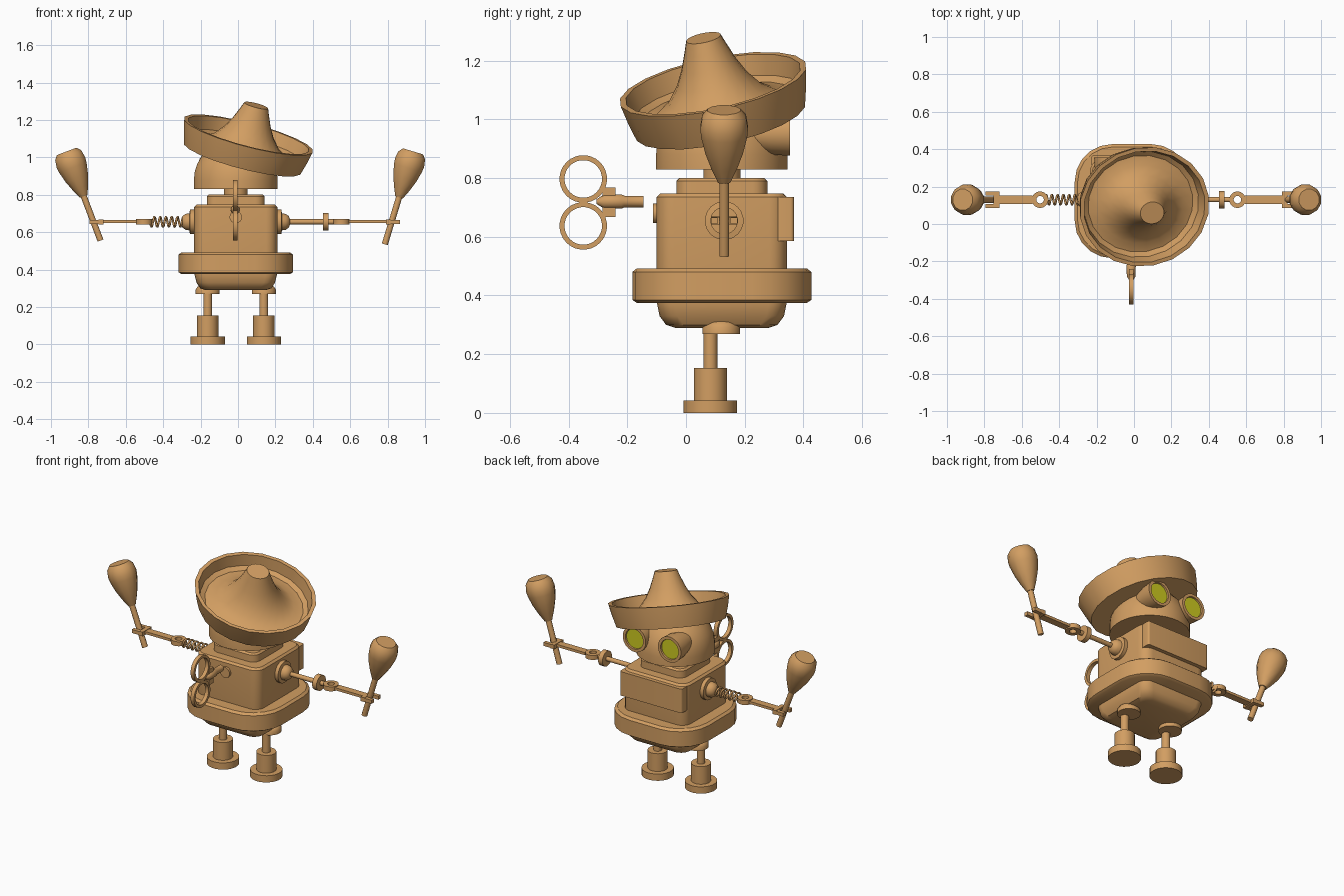
import bpy, bmesh, math
from mathutils import Vector, Matrix

if "Cube" in bpy.data.objects:
    bpy.data.objects.remove(bpy.data.objects["Cube"])


def material(name, rgb):
    m = bpy.data.materials.new(name)
    m.diffuse_color = (*rgb, 1)
    m.use_nodes = True
    m.node_tree.nodes["Principled BSDF"].inputs["Base Color"].default_value = m.diffuse_color
    return m


TAN = material("tan", (0.645, 0.342, 0.122))
YELLOW = material("olive_yellow", (0.62, 0.60, 0.015))
CX, CY, ARM_Z = -0.012, 0.122, 0.655     # body axis and arm height


def finish(name, bm, mat=TAN, angle=35):
    bmesh.ops.recalc_face_normals(bm, faces=bm.faces)
    me = bpy.data.meshes.new(name)
    bm.to_mesh(me)
    bm.free()
    ob = bpy.data.objects.new(name, me)
    bpy.context.collection.objects.link(ob)
    me.materials.append(mat)
    bpy.ops.object.select_all(action='DESELECT')
    ob.select_set(True)
    bpy.context.view_layer.objects.active = ob
    bpy.ops.object.shade_smooth_by_angle(angle=math.radians(angle))
    return ob


def bridge(bm, rings, closed=False):
    """Skin a list of vertex rings; cap the ends unless closed."""
    n = len(rings[0])
    pairs = list(zip(rings, rings[1:])) + ([(rings[-1], rings[0])] if closed else [])
    for a, b in pairs:
        for i in range(n):
            j = (i + 1) % n
            bm.faces.new((a[i], a[j], b[j], b[i]))
    if not closed:
        bm.faces.new(rings[0])
        bm.faces.new(rings[-1])


def lathe(name, profile, origin, axis=(0, 0, 1), segs=20, mat=TAN, closed=False, sy=1, angle=35):
    """Turn (radius, height) points round an axis through origin."""
    rot = Vector(axis).to_track_quat('Z', 'Y').to_matrix().to_4x4()
    mx = Matrix.Translation(origin) @ rot
    bm = bmesh.new()
    rings = []
    for r, h in profile:
        ring = []
        for i in range(segs):
            a = 2 * math.pi * (i + 0.5) / segs
            ring.append(bm.verts.new(mx @ Vector((r * math.cos(a), sy * r * math.sin(a), h))))
        rings.append(ring)
    bridge(bm, rings, closed)
    return finish(name, bm, mat, angle)


def rod(name, a, b, r, segs=14):
    d = Vector(b) - Vector(a)
    return lathe(name, [(r, 0), (r, d.length)], a, d, segs)


def washer(name, origin, axis, r_in, r_out, half, segs=24):
    return lathe(name, [(r_in, -half), (r_out, -half), (r_out, half), (r_in, half)],
                 origin, axis, segs, closed=True)


def rounded(name, levels, cx=CX, cy=CY, steps=5):
    """Loft rounded rectangles given as (z, half x, half y, corner radius)."""
    bm = bmesh.new()
    rings = []
    for z, hx, hy, r in levels:
        ring = []
        for k, (sx, sy) in enumerate(((1, 1), (-1, 1), (-1, -1), (1, -1))):
            for s in range(steps + 1):
                a = math.pi / 2 * (k + s / steps)
                ring.append(bm.verts.new((cx + sx * (hx - r) + r * math.cos(a),
                                          cy + sy * (hy - r) + r * math.sin(a), z)))
        rings.append(ring)
    bridge(bm, rings)
    return finish(name, bm)


def box(name, lo, hi):
    bm = bmesh.new()
    bmesh.ops.create_cube(bm, size=1)
    for v in bm.verts:
        v.co = [(l + h) / 2 + c * (h - l) for l, h, c in zip(lo, hi, v.co)]
    return finish(name, bm)


# Body, belt and collar
rounded("body", [(0.29, 0.16, 0.16, 0.05), (0.30, 0.19, 0.19, 0.06), (0.33, 0.21, 0.212, 0.06),
                 (0.38, 0.222, 0.222, 0.06), (0.735, 0.222, 0.222, 0.06), (0.747, 0.21, 0.21, 0.05)])
rounded("belt", [(0.375, 0.29, 0.29, 0.19), (0.385, 0.305, 0.305, 0.2),
                 (0.48, 0.305, 0.305, 0.2), (0.492, 0.29, 0.29, 0.19)])
rounded("collar", [(0.74, 0.155, 0.155, 0.05), (0.79, 0.155, 0.155, 0.05), (0.80, 0.145, 0.145, 0.04)])
rounded("chest_panel", [(0.585, 0.215, 0.03, 0.012), (0.735, 0.215, 0.03, 0.012)], cy=0.338)
lathe("neck", [(0.064, 0), (0.064, 0.06)], (CX, CY, 0.79))
lathe("winding_socket", [(0.033, 0), (0.033, 0.02)], (CX, -0.093, 0.68), (0, -1, 0))

# Domed head
dome = [(0.225, 0.0), (0.225, 0.05)]
dome += [(0.225 * math.cos(math.radians(t)), 0.05 + 0.215 * math.sin(math.radians(t)))
         for t in range(12, 85, 12)]
lathe("head", dome, (CX, CY, 0.83), segs=32)

# Tubular eyes with coloured lenses
for side in (-1, 1):
    ex = CX + side * 0.122
    lathe("eye_tube", [(0.055, 0), (0.076, 0.09), (0.08, 0.155), (0.062, 0.155), (0.06, 0.14)],
          (ex, 0.2, 0.955), (0, 1, 0), 20)
    lathe("eye_lens", [(0.061, 0), (0.061, 0.004)], (ex, 0.341, 0.955), (0, 1, 0), 20, YELLOW)

# Tilted wide-brimmed hat
hat = lathe("hat", [(0.10, -0.13), (0.325, -0.13), (0.345, -0.06), (0.358, 0), (0.335, 0),
                    (0.318, -0.07), (0.29, -0.085), (0.235, -0.075), (0.18, -0.04), (0.135, 0.015),
                    (0.105, 0.07), (0.082, 0.125), (0.066, 0.166)],
            (0, 0, 0), segs=20, sy=0.91)
tilt = Vector((0.25, -0.197, 0.95)).to_track_quat('Z', 'Y')
tilt = Vector((0, 0, 1)).rotation_difference(Vector((0.25, -0.197, 0.95)))
hat.data.transform(Matrix.Translation((0.056, 0.092, 1.12)) @ tilt.to_matrix().to_4x4())

# Wind-up key
for z in (0.797, 0.637):
    washer("key_loop", (CX - 0.003, -0.35, z), (1, 0, 0), 0.064, 0.081, 0.012, 28)
KX = CX - 0.003
box("key_bridge", (KX - 0.013, -0.285, 0.668), (KX + 0.013, -0.24, 0.767))
lathe("key_shaft", [(0.008, 0), (0.024, 0.025), (0.025, 0.085), (0.02, 0.095), (0.02, 0.16)],
      (KX, -0.305, 0.72), (0, 1, 0), 16)

# Legs and feet
for side in (-1, 1):
    x = CX + side * 0.15
    lathe("hip", [(0.065, 0), (0.065, 0.025), (0.055, 0.04), (0.03, 0.052)], (x, 0.12, 0.268))
    rod("leg", (x, 0.083, 0.14), (x, 0.083, 0.30), 0.024)
    lathe("foot", [(0.092, 0), (0.092, 0.042), (0.057, 0.042), (0.057, 0.153)], (x, 0.083, 0), segs=24)

# Shoulders and arms
for side in (-1, 1):
    def P(x, dy=0.0, z=ARM_Z):
        return (side * x, 0.13 + dy, z)

    base = 0.205 if side > 0 else 0.23
    lathe("shoulder", [(0.066, 0), (0.066, 0.027), (0.046, 0.03), (0.043, 0.05), (0.032, 0.066),
                       (0.014, 0.073)], P(base), (side, 0, 0))
    ring_x, grip = (0.553, 0.80) if side > 0 else (0.502, 0.73)
    washer("elbow_ring", P(ring_x), (0, 0, 1), 0.02, 0.044, 0.014)
    lo, hi = sorted((side * (ring_x + 0.04), side * (grip + 0.02)))
    box("forearm", (lo, 0.108, 0.648), (hi, 0.152, 0.664))
    # forked hand: a cross bar and two prongs
    lo, hi = sorted((side * (grip - 0.01), side * (grip + 0.015)))
    box("hand_bar", (lo, 0.085, 0.641), (hi, 0.175, 0.667))
    lo, hi = sorted((side * grip, side * (grip + 0.065)))
    for y in (0.085, 0.152):
        box("hand_prong", (lo, y, 0.643), (hi, y + 0.023, 0.665))

    # Maraca
    a, b = ((0.785, 0.535), (0.935, 1.03)) if side > 0 else ((0.735, 0.555), (0.915, 1.03))
    start, end = Vector(P(a[0], 0, a[1])), Vector(P(b[0], 0, b[1]))
    axis = (end - start).normalized()
    neck = end - axis * 0.255
    rod("maraca_handle", start, neck + axis * 0.02, 0.017, 12)
    lathe("maraca_bulb", [(0.022, 0), (0.045, 0.05), (0.066, 0.105), (0.081, 0.165), (0.084, 0.195),
                          (0.077, 0.235), (0.058, 0.257)], neck, axis, 12, angle=40)

# Right upper arm: plain rod with a disc
rod("upper_arm", (0.27, 0.13, ARM_Z), (0.52, 0.13, ARM_Z), 0.014)
rod("arm_disc", (0.455, 0.13, ARM_Z), (0.485, 0.13, ARM_Z), 0.047, 20)

# Left upper arm: coil spring
cu = bpy.data.curves.new("arm_spring", 'CURVE')
cu.dimensions = '3D'
cu.bevel_depth = 0.006
cu.bevel_resolution = 1
cu.use_fill_caps = True
sp = cu.splines.new('POLY')
N, TURNS = 96, 6
sp.points.add(N)
for i, p in enumerate(sp.points):
    t = 2 * math.pi * TURNS * i / N
    p.co = (-0.285 - 0.185 * i / N, 0.13 + 0.026 * math.cos(t), ARM_Z + 0.026 * math.sin(t), 1)
cu.materials.append(TAN)
spring = bpy.data.objects.new("arm_spring", cu)
bpy.context.collection.objects.link(spring)
bpy.ops.object.select_all(action='DESELECT')
spring.select_set(True)
bpy.context.view_layer.objects.active = spring
bpy.ops.object.convert(target='MESH')
